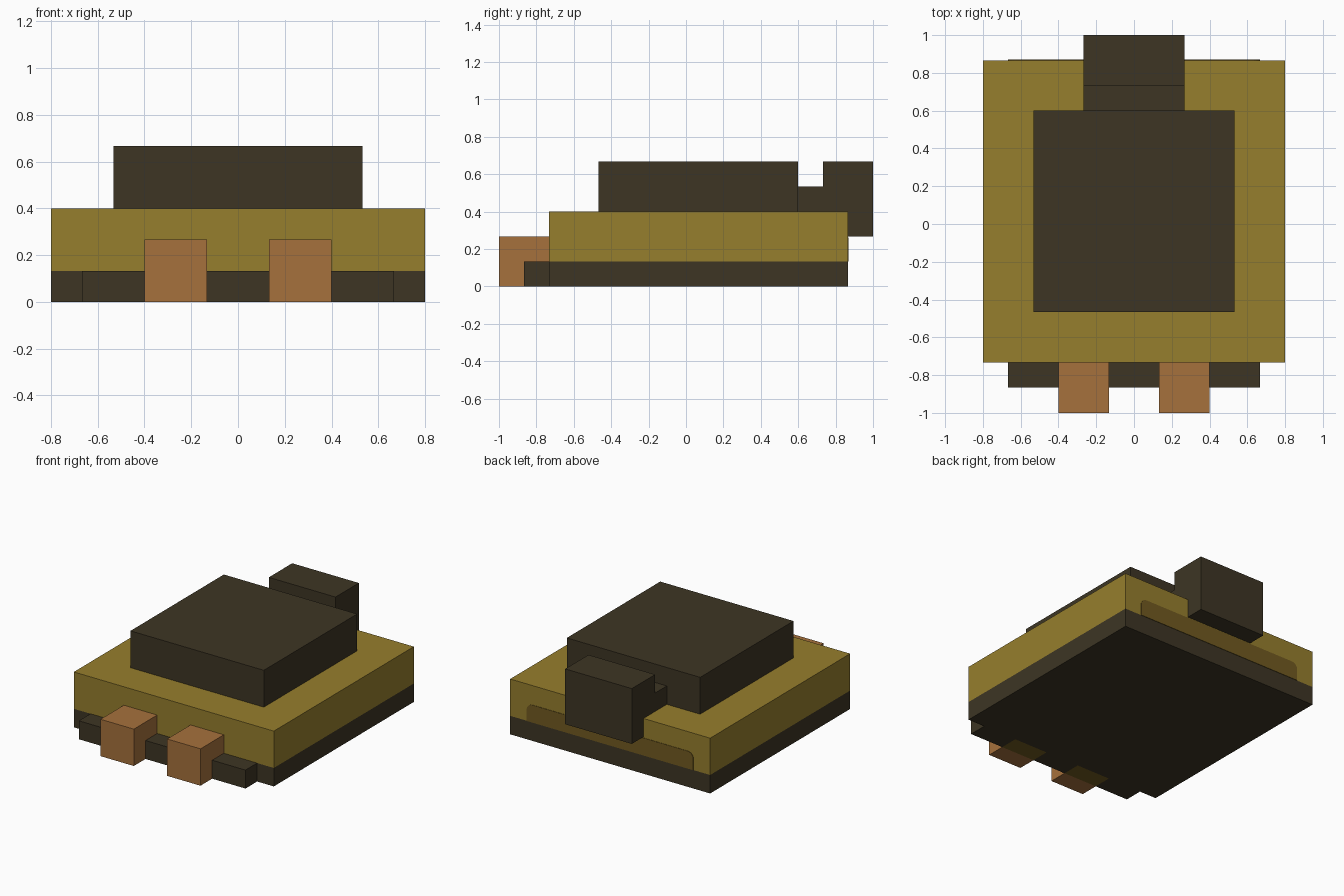
import bpy, bmesh, math

if "Cube" in bpy.data.objects:
    bpy.data.objects.remove(bpy.data.objects["Cube"])

U = 2 / 15  # the model sits on a regular grid of this size


def material(name, rgb):
    m = bpy.data.materials.new(name)
    lin = [((c / 255 + 0.055) / 1.055) ** 2.4 for c in rgb]
    m.diffuse_color = (*lin, 1)
    m.use_nodes = True
    m.node_tree.nodes["Principled BSDF"].inputs["Base Color"].default_value = m.diffuse_color
    return m


gold = material("gold", (150, 126, 45))
dark = material("dark brown", (61, 53, 36))
copper = material("copper", (166, 113, 60))
olive = material("dark gold", (113, 90, 32))


def finish(name, bm, mats):
    bmesh.ops.recalc_face_normals(bm, faces=bm.faces)
    me = bpy.data.meshes.new(name)
    bm.to_mesh(me)
    bm.free()
    for m in mats:
        me.materials.append(m)
    ob = bpy.data.objects.new(name, me)
    bpy.context.collection.objects.link(ob)
    return ob


def box(name, x, y, z, mats, cut=None, rule=None):
    """Box from ranges; optional cut plane (point, normal) and a face rule giving the material."""
    bm = bmesh.new()
    bmesh.ops.create_cube(bm, size=1)
    for v in bm.verts:
        v.co = [r[0] if c < 0 else r[1] for c, r in zip(v.co, (x, y, z))]
    if cut:
        bmesh.ops.bisect_plane(bm, geom=bm.verts[:] + bm.edges[:] + bm.faces[:],
                               plane_co=cut[0], plane_no=cut[1])
    bm.normal_update()
    if rule:
        for f in bm.faces:
            f.material_index = rule(f)
    return finish(name, bm, mats)


# Main body: gold with a dark lower band and underside
box("body", (-6 * U, 6 * U), (-5.5 * U, 6.5 * U), (0, 3 * U), [gold, dark],
    cut=((0, 0, U), (0, 0, 1)), rule=lambda f: int(f.calc_center_median().z < U))

# Raised block on top
box("top_block", (-4 * U, 4 * U), (-3.5 * U, 4.5 * U), (3 * U, 5 * U), [dark])

# Rear hook and its link to the top block
box("rear_link", (-2 * U, 2 * U), (4.5 * U, 5.5 * U), (3 * U, 4 * U), [dark])
box("rear_hook", (-2 * U, 2 * U), (5.5 * U, 7.5 * U), (2 * U, 5 * U), [dark])

# Front bar, in pieces between the teeth
for name, a, b in (("left", -5, -3), ("middle", -1, 1), ("right", 3, 5)):
    box("front_bar_" + name, (a * U, b * U), (-6.5 * U, -5.5 * U), (0, U), [dark])

# Two copper teeth with a dark gold patch on the rear half of the underside
for name, a in (("left", -3), ("right", 1)):
    box("front_tooth_" + name, (a * U, (a + 2) * U), (-7.5 * U, -5.5 * U), (0, 2 * U),
        [copper, olive], cut=((0, -6.5 * U, 0), (0, 1, 0)),
        rule=lambda f: int(f.normal.z < -0.5 and f.calc_center_median().y > -6.5 * U))

# Painted patch on the back with rounded upper corners
bm = bmesh.new()
w, top, r = 5 * U, 1.95 * U, 0.045
outline = [(w, U)]
for side, start in ((1, 0), (-1, 90)):
    for i in range(6):
        t = math.radians(start + 18 * i)
        outline.append((side * (w - r) + r * math.cos(t), top - r + r * math.sin(t)))
outline.append((-w, U))
face = bm.faces.new([bm.verts.new((px, 6.5 * U - 0.002, pz)) for px, pz in outline])
ext = bmesh.ops.extrude_face_region(bm, geom=[face])
bmesh.ops.translate(bm, vec=(0, 0.005, 0),
                    verts=[g for g in ext["geom"] if isinstance(g, bmesh.types.BMVert)])
finish("back_patch", bm, [olive])
